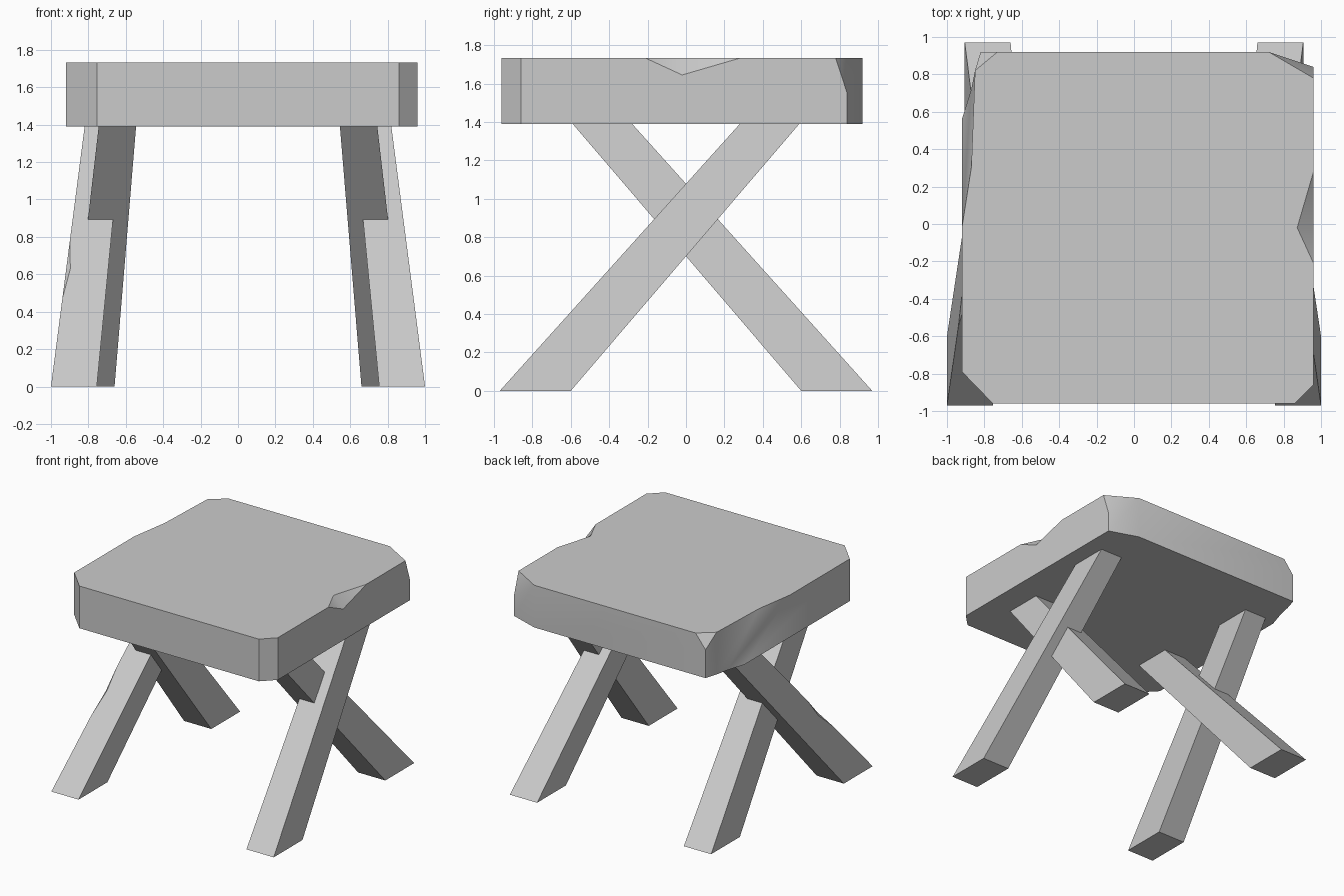
import bpy, bmesh, math
from mathutils import Vector

if "Cube" in bpy.data.objects:
    bpy.data.objects.remove(bpy.data.objects["Cube"])


def make_object(name, bm):
    bmesh.ops.recalc_face_normals(bm, faces=bm.faces)
    mesh = bpy.data.meshes.new(name)
    bm.to_mesh(mesh)
    bm.free()
    obj = bpy.data.objects.new(name, mesh)
    bpy.context.collection.objects.link(obj)
    return obj


def loft(lower, upper):
    """Closed solid between two matching outlines of 3D points."""
    bm = bmesh.new()
    lo = [bm.verts.new(p) for p in lower]
    hi = [bm.verts.new(p) for p in upper]
    n = len(lo)
    bm.faces.new(lo[::-1])
    bm.faces.new(hi)
    for i in range(n):
        j = (i + 1) % n
        bm.faces.new((lo[i], lo[j], hi[j], hi[i]))
    return bm


def slice_corner(bm, a, b, c):
    """Cut off the corner outside the plane through three points."""
    a, b, c = Vector(a), Vector(b), Vector(c)
    normal = (b - a).cross(c - a).normalized()
    if normal.dot(a) < normal.dot(Vector((0, 0, 1.5))):
        normal.negate()
    cut = bmesh.ops.bisect_plane(bm, geom=bm.verts[:] + bm.edges[:] + bm.faces[:],
                                 plane_co=a, plane_no=normal, clear_outer=True)
    edges = [e for e in cut['geom_cut'] if isinstance(e, bmesh.types.BMEdge)]
    bmesh.ops.holes_fill(bm, edges=edges)


def chip(obj, a, b, m, d):
    """Notch an edge between a and b, with deepest line through m along d."""
    a, b, m, d = Vector(a), Vector(b), Vector(m), Vector(d) * 0.3
    tri = [m, m + (a - m) * 2, m + (b - m) * 2]
    cutter = make_object("chip_cutter", loft([p - d for p in tri], [p + d for p in tri]))
    cutter.hide_render = True
    mod = obj.modifiers.new("chip", 'BOOLEAN')
    mod.operation = 'DIFFERENCE'
    mod.solver = 'EXACT'
    mod.object = cutter
    bpy.context.view_layer.objects.active = obj
    bpy.ops.object.modifier_apply(modifier=mod.name)
    bpy.data.objects.remove(cutter)


# Seat slab: worn left side, so the lower and upper outlines differ there
Z0, Z1 = 1.39, 1.733
start = [(-0.755, -0.96), (0.86, -0.96), (0.96, -0.86), (0.96, 0.84),
         (0.72, 0.92), (-0.82, 0.92), (-0.85, 0.82)]
lower = start + [(-0.87, 0.72), (-0.92, 0.56), (-0.92, -0.79)]
upper = start + [(-0.87, 0.30), (-0.92, -0.02), (-0.92, -0.79)]
bm = loft([(x, y, Z0) for x, y in lower], [(x, y, Z1) for x, y in upper])
# Broken back corners
slice_corner(bm, (0.96, 0.78, Z1), (0.72, 0.92, Z1), (0.96, 0.84, 1.55))
slice_corner(bm, (-0.73, 0.92, Z1), (-0.85, 0.82, Z1), (-0.82, 0.92, 1.62))
seat = make_object("seat", bm)
# Chip in the right top edge
chip(seat, (0.96, -0.21, Z1), (0.96, 0.28, Z1), (0.9175, -0.02, 1.688), (1, 0, -1))
bpy.ops.object.select_all(action='DESELECT')
seat.select_set(True)
bpy.context.view_layer.objects.active = seat
bpy.ops.object.shade_smooth_by_angle(angle=math.radians(30))


# Crossed legs: tapered, leaning inwards, one X on each side
def leg(name, sx, sy, foot_x, top_x):
    def ring(xs, ys, z):
        (x0, x1), (y0, y1) = xs, ys
        return [(sx * x, sy * y, z) for x, y in ((x0, y0), (x1, y0), (x1, y1), (x0, y1))]
    return make_object(name, loft(ring(foot_x, (-0.97, -0.60), 0),
                                  ring(top_x, (0.28, 0.59), Z0)))


legs = {}
for side, sx in (("left", -1), ("right", 1)):
    legs[side] = leg("front_leg_" + side, sx, 1, (0.755, 1.0), (0.62, 0.82))
    leg("back_leg_" + side, sx, -1, (0.66, 0.905), (0.545, 0.745))


# Dent in the outer edge of the front left leg
def edge(z):
    return Vector((-1 + 0.18 * z / Z0, -0.97 + 1.25 * z / Z0, z))


chip(legs["left"], edge(0.47), edge(0.78),
     edge(0.63) + 0.011 * Vector((1, 0.74, -0.67)), (1, -0.74, 0.67))
